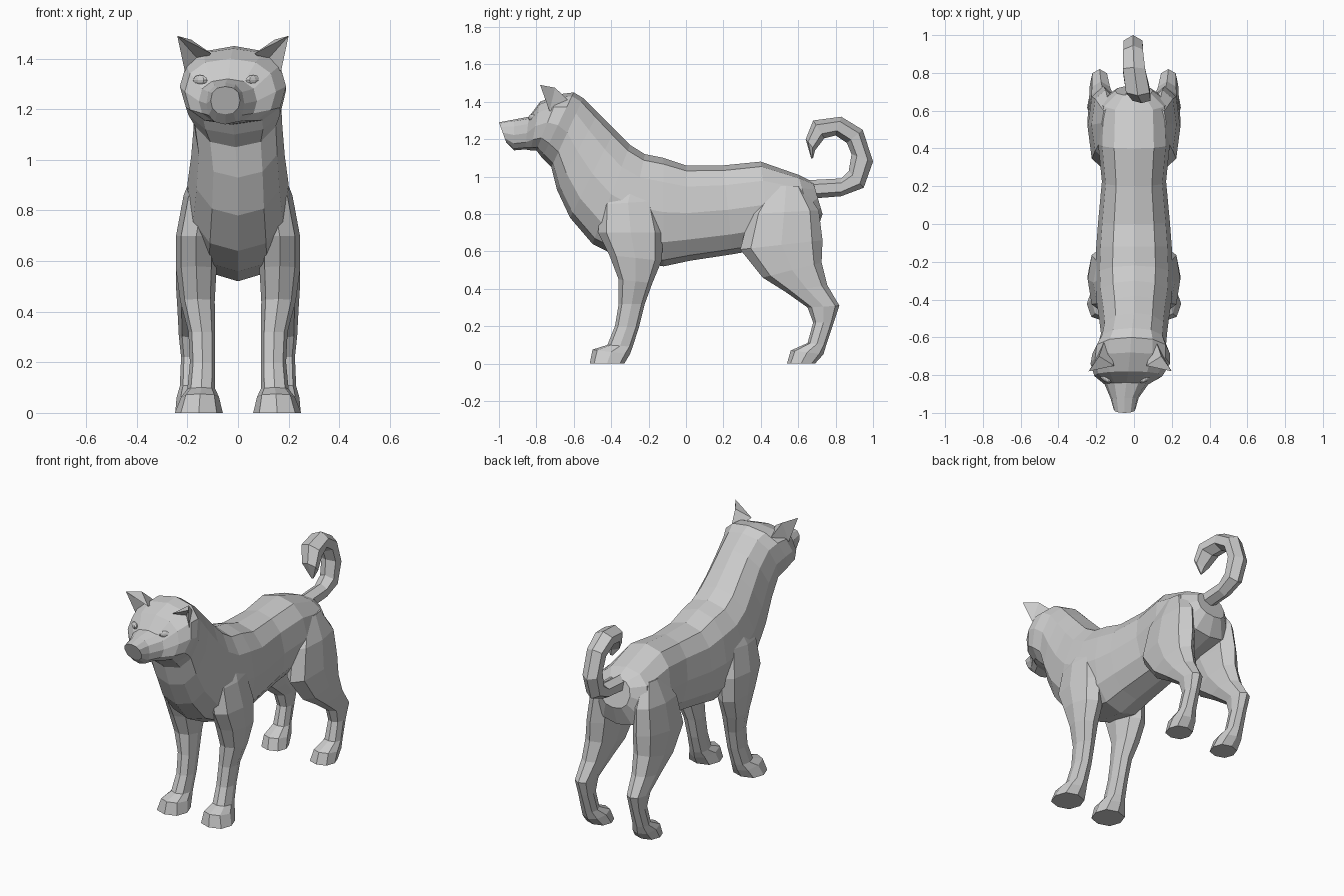
import bpy, bmesh, math
from mathutils import Vector, Matrix

fur = bpy.data.materials.new("light grey fur")
fur.diffuse_color = (0.6, 0.6, 0.6, 1)


def finish(name, bm):
    bmesh.ops.recalc_face_normals(bm, faces=bm.faces)
    me = bpy.data.meshes.new(name)
    bm.to_mesh(me)
    bm.free()
    me.materials.append(fur)
    ob = bpy.data.objects.new(name, me)
    bpy.context.collection.objects.link(ob)
    return ob


def loft(name, rings, sides, power=0.85, mirror=1):
    """Skin rings given as (y, z of one edge, y, z of the opposite edge, centre x, half width)."""
    bm = bmesh.new()
    loops = []
    for ya, za, yb, zb, cx, w in rings:
        a, b = Vector((0, ya, za)), Vector((0, yb, zb))
        mid, half = (a + b) / 2, (a - b) / 2
        loop = []
        for i in range(sides):
            t = 2 * math.pi * i / sides
            c, s = math.cos(t), math.sin(t)
            s = math.copysign(abs(s) ** power, s) if abs(s) > 1e-6 else 0
            c = math.copysign(abs(c) ** power, c) if abs(c) > 1e-6 else 0
            p = mid + half * c
            loop.append(bm.verts.new(((cx + w * s) * mirror, p.y, p.z)))
        loops.append(loop)
    for r, q in zip(loops, loops[1:]):
        for i in range(sides):
            j = (i + 1) % sides
            bm.faces.new((r[i], r[j], q[j], q[i]))
    bm.faces.new(loops[0])
    bm.faces.new(loops[-1])
    return finish(name, bm)


# Torso, neck, head and muzzle in one skin, from rump to nose (head turned slightly)
loft("body_and_head", [
    (0.68, 0.97, 0.73, 0.80, 0, 0.10),
    (0.60, 1.01, 0.69, 0.68, 0, 0.18),
    (0.40, 1.08, 0.45, 0.62, 0, 0.19),
    (0.20, 1.06, 0.25, 0.585, 0, 0.17),
    (0.00, 1.06, 0.02, 0.55, 0, 0.19),
    (-0.12, 1.10, -0.12, 0.52, 0, 0.20),
    (-0.22, 1.12, -0.34, 0.56, 0, 0.205),
    (-0.30, 1.17, -0.50, 0.64, 0, 0.20),
    (-0.38, 1.25, -0.62, 0.78, 0, 0.185),
    (-0.47, 1.34, -0.69, 0.93, 0, 0.175),
    (-0.55, 1.42, -0.72, 1.05, -0.01, 0.18),
    (-0.60, 1.45, -0.77, 1.10, -0.015, 0.205),
    (-0.68, 1.44, -0.80, 1.14, -0.02, 0.21),
    (-0.78, 1.40, -0.83, 1.14, -0.03, 0.18),
    (-0.84, 1.32, -0.86, 1.145, -0.04, 0.115),
    (-0.92, 1.305, -0.92, 1.14, -0.05, 0.075),
    (-1.00, 1.29, -0.96, 1.18, -0.05, 0.058),
], 12)

# Curled tail, outer edge then inner edge
loft("tail", [
    (0.64, 0.88, 0.64, 0.98, 0, 0.05),
    (0.83, 0.895, 0.83, 0.99, 0, 0.05),
    (0.95, 0.94, 0.87, 1.03, 0, 0.055),
    (1.00, 1.08, 0.885, 1.12, -0.005, 0.058),
    (0.945, 1.25, 0.86, 1.18, -0.005, 0.06),
    (0.83, 1.32, 0.80, 1.22, 0, 0.068),
    (0.68, 1.30, 0.74, 1.205, 0.02, 0.072),
    (0.64, 1.20, 0.69, 1.14, 0.04, 0.055),
    (0.67, 1.095, 0.68, 1.10, 0.05, 0.008),
], 6, 1.0)

# Legs, shoulder or hip down to the paw
front_leg = [
    (-0.36, 1.00, -0.20, 1.00, 0.12, 0.04),
    (-0.46, 0.85, -0.16, 0.87, 0.14, 0.075),
    (-0.47, 0.70, -0.12, 0.70, 0.165, 0.08),
    (-0.41, 0.58, -0.13, 0.55, 0.165, 0.08),
    (-0.36, 0.45, -0.18, 0.43, 0.16, 0.068),
    (-0.36, 0.32, -0.22, 0.32, 0.143, 0.053),
    (-0.38, 0.20, -0.25, 0.20, 0.14, 0.05),
    (-0.42, 0.10, -0.285, 0.09, 0.145, 0.055),
    (-0.50, 0.075, -0.30, 0.05, 0.15, 0.075),
    (-0.515, 0.0, -0.33, 0.0, 0.155, 0.095),
]
hind_leg = [
    (0.45, 0.95, 0.62, 0.95, 0.13, 0.04),
    (0.34, 0.80, 0.71, 0.82, 0.15, 0.075),
    (0.29, 0.61, 0.73, 0.66, 0.162, 0.083),
    (0.41, 0.46, 0.725, 0.54, 0.168, 0.077),
    (0.53, 0.385, 0.755, 0.42, 0.175, 0.064),
    (0.65, 0.30, 0.82, 0.31, 0.182, 0.052),
    (0.68, 0.22, 0.79, 0.22, 0.18, 0.045),
    (0.65, 0.11, 0.75, 0.10, 0.18, 0.05),
    (0.56, 0.07, 0.735, 0.05, 0.175, 0.068),
    (0.54, 0.0, 0.69, 0.0, 0.17, 0.078),
]
HEAD_X = -0.02
for side, m in (("left", 1), ("right", -1)):
    loft("front_leg_" + side, front_leg, 8, 0.85, m)
    loft("hind_leg_" + side, hind_leg, 8, 0.85, m)

    # Cupped ear: tip, outer base, inner base, back base, inner fold, back bulge
    bm = bmesh.new()
    tip, outer, inner, back, fold, bulge = [
        bm.verts.new((HEAD_X + m * x, y, z)) for x, y, z in (
            (0.22, -0.78, 1.49), (0.19, -0.73, 1.35), (0.085, -0.75, 1.42),
            (0.13, -0.60, 1.38), (0.14, -0.69, 1.40), (0.165, -0.70, 1.475))]
    for f in ((tip, outer, fold), (tip, fold, inner), (tip, inner, bulge),
              (inner, back, bulge), (tip, bulge, outer), (bulge, back, outer),
              (outer, back, fold), (fold, back, inner)):
        bm.faces.new(f)
    finish("ear_" + side, bm)

    # Eye, a flattened low-sided lens
    bm = bmesh.new()
    bmesh.ops.create_uvsphere(bm, u_segments=8, v_segments=6, radius=1)
    bm.transform(Matrix.Translation((-0.045 + m * 0.105, -0.82, 1.315))
                 @ Matrix.Rotation(m * math.radians(35), 4, 'Z')
                 @ Matrix.Diagonal((0.035, 0.015, 0.02, 1)))
    finish("eye_" + side, bm)
